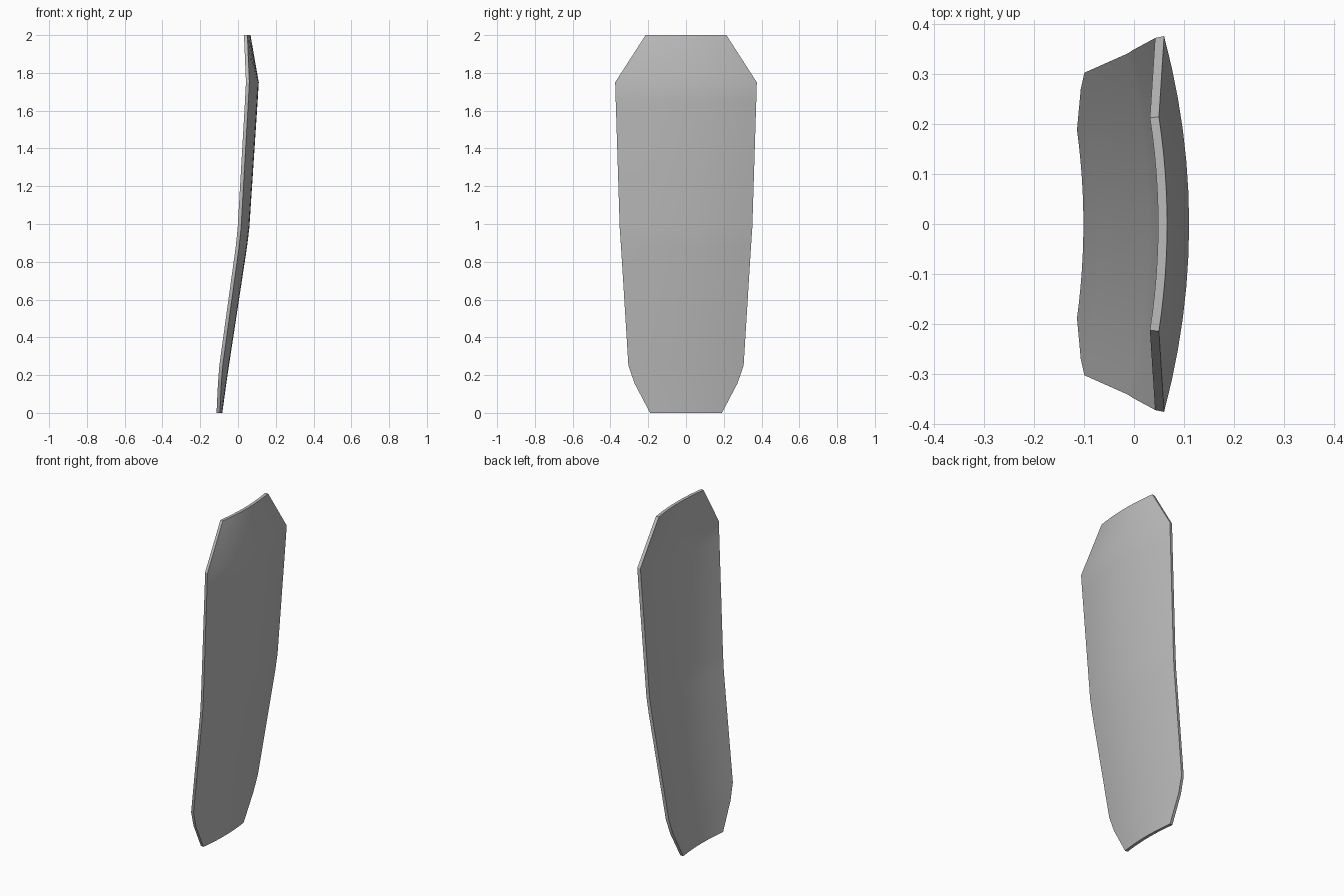
import bpy
import bmesh

cube = bpy.data.objects.get("Cube")
if cube:
    bpy.data.objects.remove(cube, do_unlink=True)

# One grey for the whole panel
grey = bpy.data.materials.new("plain grey")
grey.use_nodes = True
colour = (0.5, 0.5, 0.5, 1)
grey.diffuse_color = colour
grey.node_tree.nodes["Principled BSDF"].inputs["Base Color"].default_value = colour

# Outline rows: height, half width, outer centre line position
ROWS = [(0, 0.19, -0.083), (0.155, 0.272, -0.062), (0.25, 0.305, -0.048),
        (0.88, 0.344, 0.048), (0.98, 0.351, 0.06), (1.65, 0.372, 0.104),
        (1.75, 0.375, 0.11), (2, 0.214, 0.066)]
COLUMNS = 12
BOW = 0.355        # sideways curvature of the panel
THICKNESS = 0.018


def add_skin(bm, inner):
    """Add one curved skin and return its grid of vertices."""
    grid = []
    for z, half, centre in ROWS:
        row = []
        for i in range(COLUMNS + 1):
            y = half * (2 * i / COLUMNS - 1)
            x = centre - BOW * y * y - THICKNESS * inner
            row.append(bm.verts.new((x, y * (1 - 0.01 * inner), z)))
        grid.append(row)
    for low, high in zip(grid, grid[1:]):
        for i in range(COLUMNS):
            bm.faces.new((low[i], low[i + 1], high[i + 1], high[i]))
    return grid


def rim(grid):
    """Vertices around the border, in order."""
    right = [row[-1] for row in grid[1:-1]]
    left = [row[0] for row in grid[1:-1]]
    return grid[0] + right + grid[-1][::-1] + left[::-1]


# Curved panel: outer skin, inner skin and the rim joining them
bm = bmesh.new()
outer = rim(add_skin(bm, 0))
inner = rim(add_skin(bm, 1))
for i in range(len(outer)):
    bm.faces.new((outer[i - 1], outer[i], inner[i], inner[i - 1]))
bmesh.ops.recalc_face_normals(bm, faces=bm.faces)

mesh = bpy.data.meshes.new("curved_panel")
bm.to_mesh(mesh)
bm.free()
mesh.materials.append(grey)
panel = bpy.data.objects.new("curved_panel", mesh)
bpy.context.collection.objects.link(panel)

# Smooth skins with crisp rim edges
bpy.ops.object.select_all(action='DESELECT')
panel.select_set(True)
bpy.context.view_layer.objects.active = panel
bpy.ops.object.shade_smooth_by_angle(angle=0.5)
